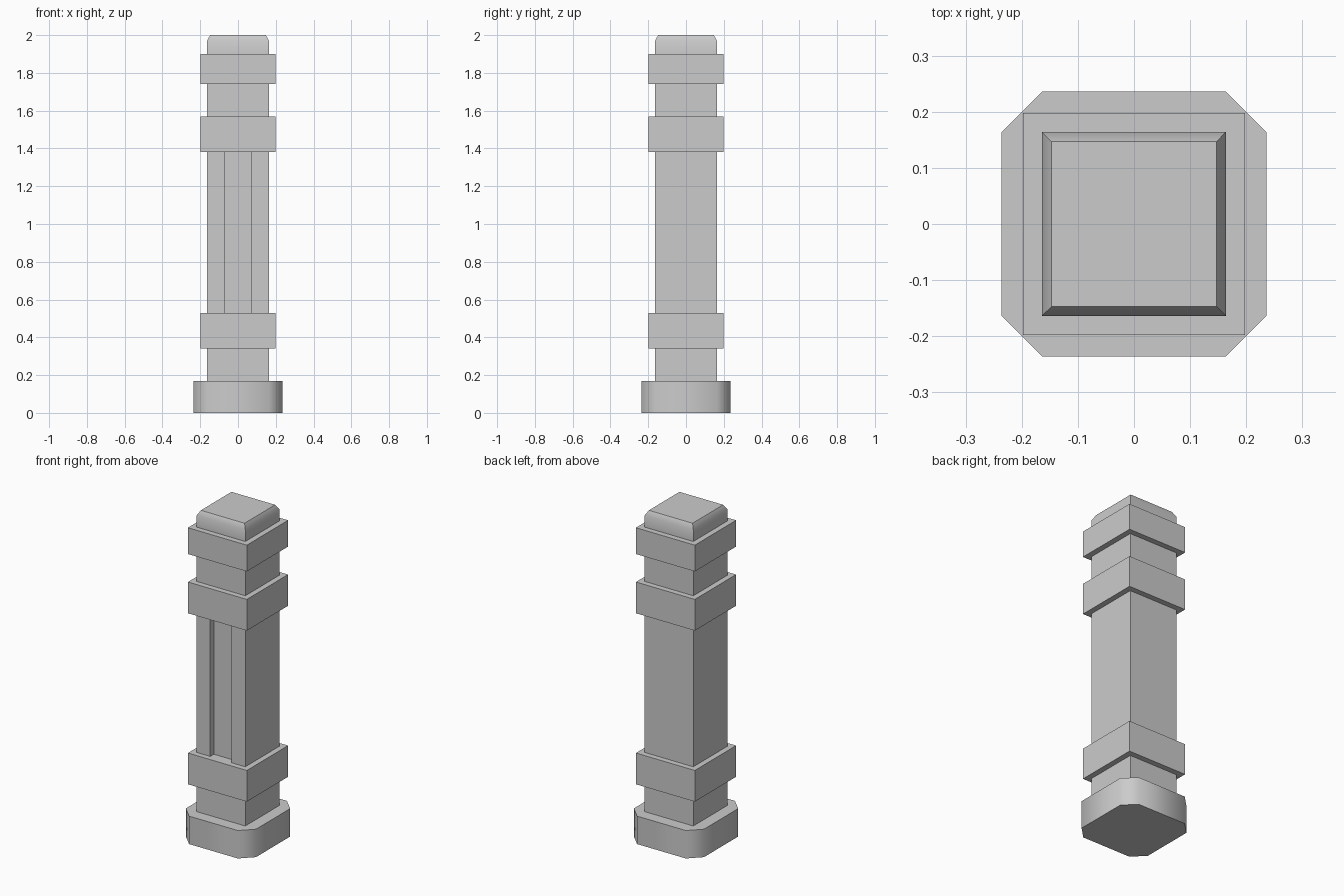
import bpy, bmesh, math

if "Cube" in bpy.data.objects:
    bpy.data.objects.remove(bpy.data.objects["Cube"])

SHAFT, BAND, BASE, CHAMFER = 0.164, 0.198, 0.236, 0.072


def square(h):
    return [(-h, -h), (h, -h), (h, h), (-h, h)]


def loft(name, rings, capped=True, smooth=False):
    """Skin a stack of (outline, z) rings into one object."""
    bm = bmesh.new()
    loops = [[bm.verts.new((x, y, z)) for x, y in pts] for pts, z in rings]
    for low, high in zip(loops, loops[1:]):
        for i in range(len(low)):
            j = (i + 1) % len(low)
            bm.faces.new((low[i], low[j], high[j], high[i]))
    if capped:
        bm.faces.new(loops[0][::-1])
        bm.faces.new(loops[-1])
    mesh = bpy.data.meshes.new(name)
    bm.to_mesh(mesh)
    bm.free()
    ob = bpy.data.objects.new(name, mesh)
    bpy.context.collection.objects.link(ob)
    if smooth:
        bpy.ops.object.select_all(action='DESELECT')
        bpy.context.view_layer.objects.active = ob
        ob.select_set(True)
        bpy.ops.object.shade_smooth_by_angle(angle=math.radians(50))
    return ob


# Foot with chamfered corners
c = BASE - CHAMFER
foot = [(-c, -BASE), (c, -BASE), (BASE, -c), (BASE, c),
        (c, BASE), (-c, BASE), (-BASE, c), (-BASE, -c)]
loft("foot", [(foot, 0), (foot, 0.17)], smooth=True)

# Wide square bands
for name, z0, z1 in (("lower_band", 0.34, 0.53),
                     ("middle_band", 1.38, 1.57),
                     ("upper_band", 1.74, 1.90)):
    loft(name, [(square(BAND), z0), (square(BAND), z1)])

# Necks between the bands, open where they meet their neighbours
for name, z0, z1 in (("lower_neck", 0.17, 0.34), ("upper_neck", 1.57, 1.74)):
    loft(name, [(square(SHAFT), z0), (square(SHAFT), z1)], capped=False)

# Main shaft with a channel down the front
floor = -SHAFT + 0.035
channel = [(-0.072, -SHAFT), (-0.072, floor), (0.071, floor), (0.071, -SHAFT)]
shaft = square(SHAFT)
shaft[1:1] = channel
loft("shaft", [(shaft, 0.53), (shaft, 1.38)], capped=False)

# Cap with a sloped top edge
loft("cap", [(square(SHAFT), 1.90), (square(SHAFT), 1.97), (square(0.147), 2.0)],
     smooth=True)
